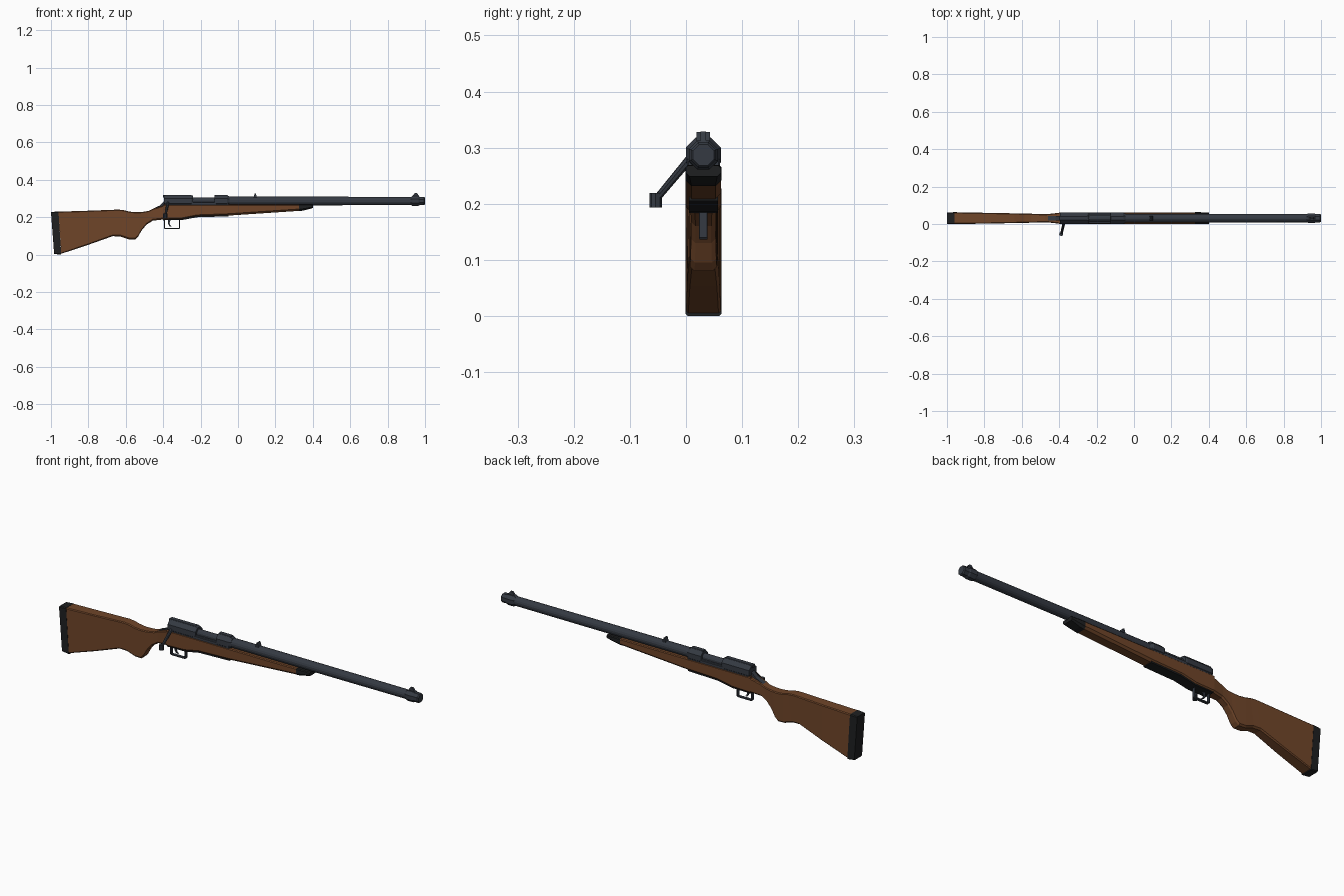
import bpy, bmesh, math
from mathutils import Vector

if "Cube" in bpy.data.objects:
    bpy.data.objects.remove(bpy.data.objects["Cube"])

CY, AXIS = 0.031, 0.287   # centre line of the body and height of the bore


def material(name, rgb):
    m = bpy.data.materials.new(name)
    m.diffuse_color = (*rgb, 1)
    m.use_nodes = True
    m.node_tree.nodes["Principled BSDF"].inputs["Base Color"].default_value = m.diffuse_color
    return m


WOOD = material("wood", (0.16, 0.06, 0.022))
STEEL = material("steel", (0.035, 0.042, 0.055))
BLACK = material("black", (0.013, 0.014, 0.015))


def finish(name, bm, mat):
    bmesh.ops.recalc_face_normals(bm, faces=bm.faces)
    me = bpy.data.meshes.new(name)
    bm.to_mesh(me)
    bm.free()
    me.materials.append(mat)
    ob = bpy.data.objects.new(name, me)
    bpy.context.collection.objects.link(ob)
    return ob


def loft(name, rings, mat):
    """Skin a list of equal-length point rings and cap both ends."""
    bm = bmesh.new()
    vs = [[bm.verts.new(p) for p in r] for r in rings]
    n = len(vs[0])
    for a, b in zip(vs, vs[1:]):
        for i in range(n):
            bm.faces.new((a[i], a[(i + 1) % n], b[(i + 1) % n], b[i]))
    bm.faces.new(vs[0])
    bm.faces.new(vs[-1])
    return finish(name, bm, mat)


def section(xt, zt, xb, zb, w, c):
    """Chamfered rectangle from a top point to a bottom point, half width w."""
    t, b = Vector((xt, CY, zt)), Vector((xb, CY, zb))
    d = (b - t).normalized()
    y = Vector((0, 1, 0))
    k = 0.004
    return [t - y * (w - k), t + y * (w - k), t + y * w + d * k, b + y * w - d * c,
            b + y * (w - c), b - y * (w - c), b - y * w - d * c, t - y * w + d * k]


def tube(name, profile, sides, mat):
    """Turned part along x: profile is a list of (x, radius)."""
    return loft(name, [[(x, CY + r * math.cos(a), AXIS + r * math.sin(a))
                        for a in [math.tau * (i + 0.5) / sides for i in range(sides)]]
                       for x, r in profile], mat)


def box(name, x0, x1, z0, z1, w, mat, bevel=0):
    bm = bmesh.new()
    bmesh.ops.create_cube(bm, size=1)
    for v in bm.verts:
        v.co = ((x0 + x1) / 2 + v.co.x * (x1 - x0), CY + v.co.y * 2 * w,
                (z0 + z1) / 2 + v.co.z * (z1 - z0))
    if bevel:
        bmesh.ops.bevel(bm, geom=bm.edges[:], offset=bevel, segments=1, affect='EDGES')
    return finish(name, bm, mat)


def plate(name, pts, w, mat):
    """Side outline in x, z given thickness across y."""
    bm = bmesh.new()
    f = bm.faces.new([bm.verts.new((x, CY - w, z)) for x, z in pts])
    r = bmesh.ops.extrude_face_region(bm, geom=[f])
    bmesh.ops.translate(bm, vec=(0, 2 * w, 0),
                        verts=[v for v in r["geom"] if isinstance(v, bmesh.types.BMVert)])
    return finish(name, bm, mat)


def rod(name, p, q, r0, r1, sides, mat):
    p, q = Vector(p), Vector(q)
    bm = bmesh.new()
    bmesh.ops.create_cone(bm, cap_ends=True, segments=sides, radius1=r0, radius2=r1,
                          depth=(q - p).length)
    rot = (q - p).to_track_quat('Z', 'Y')
    for v in bm.verts:
        v.co = rot @ v.co + (p + q) / 2
    return finish(name, bm, mat)


# Wooden stock: butt, comb, grip, wrist
loft("stock", [section(*s) for s in [
    (-0.96, 0.23, -0.945, 0.005, 0.031, 0.004),
    (-0.80, 0.235, -0.80, 0.053, 0.029, 0.005),
    (-0.64, 0.241, -0.67, 0.099, 0.026, 0.007),
    (-0.61, 0.238, -0.63, 0.097, 0.025, 0.008),
    (-0.585, 0.231, -0.585, 0.082, 0.025, 0.008),
    (-0.55, 0.227, -0.55, 0.08, 0.024, 0.008),
    (-0.52, 0.228, -0.535, 0.095, 0.023, 0.008),
    (-0.50, 0.23, -0.515, 0.13, 0.022, 0.008),
    (-0.475, 0.235, -0.49, 0.16, 0.022, 0.008),
    (-0.455, 0.245, -0.455, 0.182, 0.023, 0.008),
    (-0.40, 0.262, -0.40, 0.188, 0.029, 0.008)]], WOOD)
# Fore-end and its dark tip
loft("fore_end", [section(*s) for s in [
    (-0.40, 0.268, -0.40, 0.186, 0.0315, 0.008),
    (-0.30, 0.268, -0.30, 0.189, 0.0315, 0.008),
    (-0.22, 0.268, -0.22, 0.203, 0.0315, 0.01),
    (-0.05, 0.268, -0.05, 0.209, 0.0315, 0.01),
    (0.325, 0.268, 0.325, 0.234, 0.0315, 0.01)]], WOOD)
loft("fore_end_tip", [section(*s) for s in [
    (0.325, 0.269, 0.325, 0.232, 0.032, 0.01),
    (0.35, 0.269, 0.35, 0.236, 0.032, 0.01),
    (0.40, 0.268, 0.40, 0.249, 0.031, 0.006)]], BLACK)
# Butt pad
loft("butt_pad", [section(*s) for s in [
    (-1.0, 0.228, -0.983, 0.004, 0.031, 0.004),
    (-0.96, 0.231, -0.945, 0.0, 0.032, 0.004)]], BLACK)

# Barrel with muzzle collar
tube("barrel", [(-0.06, 0.0235), (0.40, 0.0235), (0.93, 0.0225)], 16, STEEL)
tube("muzzle_collar", [(0.925, 0.023), (0.932, 0.028), (0.965, 0.028), (0.972, 0.024),
                       (0.995, 0.024), (1.0, 0.02)], 8, STEEL)

# Receiver: rear bridge, bolt, front ring
tube("rear_bridge", [(-0.395, 0.031), (-0.385, 0.034), (-0.25, 0.034), (-0.24, 0.030)], 8, STEEL)
tube("bolt_body", [(-0.25, 0.018), (-0.11, 0.018)], 12, STEEL)
tube("front_ring", [(-0.125, 0.031), (-0.118, 0.034), (-0.06, 0.034), (-0.045, 0.026)], 8, STEEL)
box("receiver_bed", -0.39, -0.05, 0.255, 0.282, 0.0295, STEEL, 0.003)
plate("rear_tang", [(-0.46, 0.243), (-0.395, 0.262), (-0.38, 0.285), (-0.395, 0.285),
                    (-0.42, 0.262)], 0.012, STEEL)
for name, x0, x1 in [("rear_rail", -0.40, -0.25), ("front_rail", -0.125, -0.055)]:
    box(name, x0, x1, 0.305, 0.32, 0.012, STEEL, 0.002)

# Bolt handle with knob
rod("bolt_handle", (-0.372, 0.015, 0.29), (-0.388, -0.05, 0.212), 0.008, 0.0065, 8, STEEL)
rod("bolt_knob", (-0.389, -0.054, 0.193), (-0.389, -0.054, 0.219), 0.011, 0.011, 8, STEEL)

# Sights
plate("rear_sight", [(0.083, 0.305), (0.102, 0.305), (0.095, 0.328), (0.09, 0.328)], 0.012, STEEL)
plate("front_sight", [(0.93, 0.31), (0.97, 0.31), (0.957, 0.329), (0.945, 0.329)], 0.005, STEEL)

# Magazine floor plate
plate("floor_plate", [(-0.40, 0.184), (-0.30, 0.185), (-0.22, 0.2), (-0.05, 0.205),
                      (-0.05, 0.212), (-0.22, 0.208), (-0.30, 0.195), (-0.40, 0.192)],
      0.026, BLACK)

# Trigger guard loop and trigger
T = 0.006
for name, x0, x1, z0, z1 in [("guard_bottom", -0.392, -0.313, 0.136, 0.136 + T),
                             ("guard_rear", -0.396, -0.396 + T, 0.139, 0.188),
                             ("guard_front", -0.315, -0.315 + T, 0.139, 0.188)]:
    box(name, x0, x1, z0, z1, 0.0075, STEEL, 0.001)
plate("trigger", [(-0.375, 0.188), (-0.36, 0.188), (-0.366, 0.17), (-0.362, 0.157),
                  (-0.353, 0.15), (-0.366, 0.152), (-0.374, 0.165)], 0.004, STEEL)
